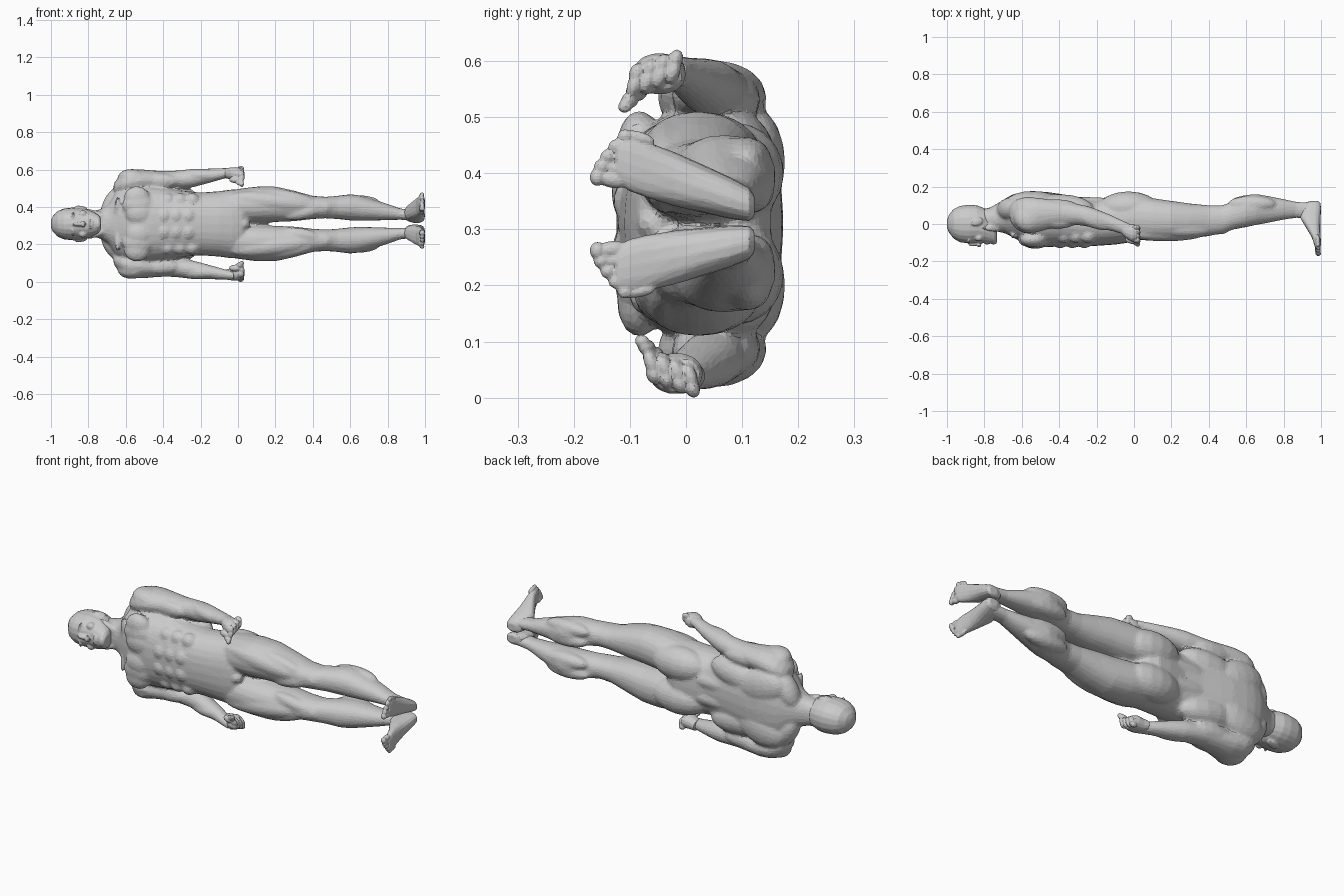
import bpy, bmesh, math
from mathutils import Matrix, Vector, Euler

C = 0.31          # mid plane of the lying figure (mirror in z)
pool = []         # pieces waiting to be fused into one part


def add_mesh(bm):
    bmesh.ops.recalc_face_normals(bm, faces=bm.faces)
    me = bpy.data.meshes.new("piece")
    bm.to_mesh(me)
    bm.free()
    ob = bpy.data.objects.new("piece", me)
    bpy.context.collection.objects.link(ob)
    pool.append(ob)


def loft(rings, axis="x", n=20, p=2.2):
    """rings: (position, low a, high a, low z, high z); a is y for axis x, x for axis y"""
    bm = bmesh.new()
    prev = None
    loops = []
    for t, a0, a1, z0, z1 in rings:
        loop = []
        for i in range(n):
            w = 2 * math.pi * i / n
            c, s = math.cos(w), math.sin(w)
            a = (a0 + a1) / 2 + (a1 - a0) / 2 * math.copysign(abs(c) ** (2 / p), c)
            z = C + (z0 + z1) / 2 + (z1 - z0) / 2 * math.copysign(abs(s) ** (2 / p), s)
            loop.append(bm.verts.new((t, a, z) if axis == "x" else (a, t, z)))
        if prev:
            for i in range(n):
                bm.faces.new((prev[i], prev[i - 1], loop[i - 1], loop[i]))
        prev = loop
        loops.append(loop)
    bm.faces.new(loops[0])
    bm.faces.new(loops[-1])
    add_mesh(bm)


def blob(c, r, rot=(0, 0, 0)):
    """ellipsoid, z given from the mid plane, rotation in degrees"""
    bm = bmesh.new()
    m = Matrix.LocRotScale(Vector((c[0], c[1], C + c[2])),
                           Euler([math.radians(a) for a in rot]), Vector(r))
    bmesh.ops.create_uvsphere(bm, u_segments=16, v_segments=10, radius=1, matrix=m)
    add_mesh(bm)


def pair(c, r, rot=(0, 0, 0)):
    for s in (1, -1):
        blob((c[0], c[1], s * c[2]), r, (s * rot[0], s * rot[1], rot[2]))


def side(rings, s):
    return [(t, a, b, *sorted((s * z0, s * z1))) for t, a, b, z0, z1 in rings]


def fuse(name, voxel, ratio, smooth=2):
    """join the waiting pieces into one faceted skin"""
    bpy.ops.object.select_all(action="DESELECT")
    for o in pool:
        o.select_set(True)
    ob = bpy.context.view_layer.objects.active = pool[0]
    bpy.ops.object.join()
    ob.name = name
    m = ob.modifiers.new("skin", "REMESH")
    m.mode, m.voxel_size = "VOXEL", voxel
    m = ob.modifiers.new("soften", "SMOOTH")
    m.factor, m.iterations = 0.5, smooth
    m = ob.modifiers.new("facets", "DECIMATE")
    m.ratio = ratio
    pool.clear()


# Head: skull and jaw
loft([(-1, -.02, .02, -.02, .02), (-.99, -.045, .048, -.042, .042), (-.965, -.078, .08, -.068, .068),
      (-.93, -.098, .097, -.083, .083), (-.88, -.104, .103, -.088, .088), (-.84, -.1, .1, -.085, .085),
      (-.80, -.103, .085, -.077, .077), (-.77, -.105, .05, -.064, .064), (-.745, -.105, .0, -.048, .048),
      (-.733, -.095, -.04, -.03, .03)])
blob((-.85, -.104, 0), (.036, .014, .012), (0, 0, 12))       # nose bridge
blob((-.828, -.112, 0), (.012, .013, .018))                  # nose tip
blob((-.79, -.102, 0), (.006, .01, .027))                    # lips
blob((-.779, -.1, 0), (.006, .01, .023))
blob((-.75, -.097, 0), (.017, .013, .025))                   # chin
pair((-.884, -.09, .036), (.008, .013, .03), (0, 8, 0))      # brows
pair((-.862, -.086, .035), (.007, .007, .016))               # eyes
pair((-.83, -.073, .053), (.022, .02, .02))                  # cheekbones
pair((-.838, .012, .088), (.034, .02, .008), (0, 10, 20))    # ears
fuse("head", .005, .25, 3)

# Torso and neck
loft([(-.83, -.03, .075, -.062, .062), (-.77, -.035, .088, -.07, .07), (-.73, -.04, .11, -.08, .08),
      (-.69, -.05, .135, -.11, .11), (-.65, -.07, .158, -.175, .175), (-.6, -.098, .17, -.2, .2),
      (-.55, -.118, .174, -.208, .208), (-.47, -.125, .172, -.203, .203), (-.4, -.12, .162, -.195, .195),
      (-.3, -.122, .145, -.177, .177), (-.2, -.117, .135, -.168, .168), (-.1, -.11, .15, -.175, .175),
      (-.03, -.1, .153, -.185, .185), (.02, -.087, .13, -.17, .17), (.05, -.06, .09, -.1, .1)], n=28, p=2.3)
for z, r in ((.055, .075), (.1, .085), (.14, .07)):          # chest muscles
    pair((-.52 - z * .15, -.1 + z * .12, z), (r, .04, .062))
pair((-.735, -.022, .045), (.09, .02, .018), (0, 22, 0))     # neck cords
pair((-.645, -.055, .075), (.016, .02, .075), (10, 0, 0))    # collar bones
pair((-.665, .08, .11), (.055, .06, .1), (0, 30, 0))         # shoulder slopes
pair((-.57, .055, .2), (.075, .085, .065))                   # shoulder bridges
pair((-.54, .125, .11), (.14, .052, .09), (0, 15, 0))        # shoulder blades
pair((-.4, .08, .12), (.19, .08, .08), (0, -8, 0))           # back muscles
pair((-.26, .1, .045), (.24, .045, .045))                    # spine columns
for x in (-.395, -.33, -.265):                               # belly muscles
    pair((x, -.094, .042), (.042, .036, .045))
    pair((x + .02, -.062, .125), (.042, .041, .04), (0, 30, 0))
pair((-.03, .09, .09), (.16, .085, .09))                     # buttocks
blob((.025, -.055, 0), (.04, .034, .03))                     # groin

# Legs
LEG = [(-.08, -.06, .12, .03, .17), (0, -.085, .147, .004, .187), (.1, -.09, .138, .004, .2),
       (.2, -.085, .124, .01, .2), (.3, -.076, .11, .014, .178), (.4, -.063, .1, .026, .15),
       (.47, -.053, .1, .03, .145), (.53, -.03, .12, .026, .15), (.6, -.017, .155, .018, .159),
       (.65, -.006, .161, .016, .153), (.7, .003, .153, .017, .138), (.8, .023, .133, .02, .107),
       (.87, .033, .119, .022, .082), (.92, .025, .117, .018, .078), (.96, .0, .117, .012, .075)]
ARM = [(-.665, .02, .09, .17, .215), (-.65, -.005, .115, .16, .238), (-.62, -.035, .135, .155, .268),
       (-.58, -.053, .145, .16, .287),
       (-.52, -.045, .142, .168, .292), (-.45, -.024, .132, .178, .286), (-.38, -.008, .12, .186, .282),
       (-.3, -.006, .107, .188, .288), (-.25, -.014, .097, .193, .294), (-.2, -.024, .08, .206, .296),
       (-.12, -.038, .047, .228, .297), (-.05, -.058, .014, .248, .3), (-.02, -.066, .002, .251, .302)]
for s in (1, -1):
    loft(side(LEG, s), n=20)
    loft(side(ARM, s), n=16, p=2)
pair((.17, -.05, .12), (.22, .043, .05), (0, 6, 0))          # thigh muscles
pair((.34, -.037, .06), (.11, .034, .037), (0, -10, 0))
pair((.28, -.03, .14), (.15, .04, .036), (0, 12, 0))
pair((.46, -.032, .088), (.045, .024, .034))                 # kneecaps
pair((.64, .113, .06), (.13, .045, .042))                    # calves
pair((.63, .108, .115), (.13, .044, .04))
pair((-.56, .035, .24), (.085, .08, .052), (-12, 6, 0))      # shoulder caps
pair((-.42, .006, .23), (.11, .032, .04))                    # upper arm muscles
pair((-.42, .097, .222), (.12, .036, .04))
pair((-.22, .022, .26), (.12, .043, .036), (0, 0, -20))      # forearm muscles
fuse("body", .0075, .12, 11)

# Feet: s side, k outward swing, z0 heel offset
for name, s, k, z0 in (("upper_foot", 1, .34, .042), ("lower_foot", -1, .2, .038)):
    def mid(y):
        return z0 + k * (.09 - y)
    rings = []
    for y, x0, x1, w in ((.122, .94, .985, .019), (.112, .91, .998, .03), (.08, .89, 1, .037),
                         (.03, .89, .998, .043), (-.02, .92, .996, .048), (-.07, .95, .998, .05),
                         (-.1, .96, 1, .049), (-.122, .967, .998, .042)):
        rings.append((y, x0, x1, mid(y) - w, mid(y) + w))
    loft(side(rings, s), axis="y", n=16, p=2.5)
    for i in range(5):                                       # toes
        f = i / 4
        y = -.142 + .05 * f ** 1.4
        r = .015 - .004 * f ** .5
        z = mid(-.12) - .034 + .074 * f
        blob((.982, y + .008, s * z), (r, .03, r), (s * -math.degrees(k) * .8, 0, 0))
        blob((.985, y - .016, s * z + s * .01 * k), (r, .014, r * 1.05))
    fuse(name, .004, .2, 1)

# Hands: loose fists
for name, s, dy in (("upper_hand", 1, 0), ("lower_hand", -1, .03)):
    loft(side([(-.07, -.05 + dy * .5, .02 + dy * .5, .245, .297), (-.04, -.078 + dy, .0 + dy, .237, .302),
               (-.01, -.095 + dy, .0 + dy, .23, .304), (.012, -.088 + dy, -.005 + dy, .238, .3)], s), n=14)
    for i in range(4):                                       # fingers
        y, z = -.088 + .023 * i + dy, .26 + .008 * i
        blob((.014, y, s * (z + .008)), (.02, .0135, .019), (s * -20, 0, 0))
        blob((.02, y - .004, s * (z - .012)), (.015, .0125, .023), (s * -20, 0, 0))
        blob((.004, y - .006, s * (z - .026)), (.022, .012, .012))
    blob((-.015, -.088 + dy, s * .236), (.034, .018, .018), (0, 0, -15))   # thumb
    blob((.01, -.1 + dy, s * .22), (.022, .015, .014), (s * 35, 0, -20))
    blob((.02, -.108 + dy, s * .21), (.012, .014, .012), (s * 35, 0, 0))
    fuse(name, .004, .25, 1)
